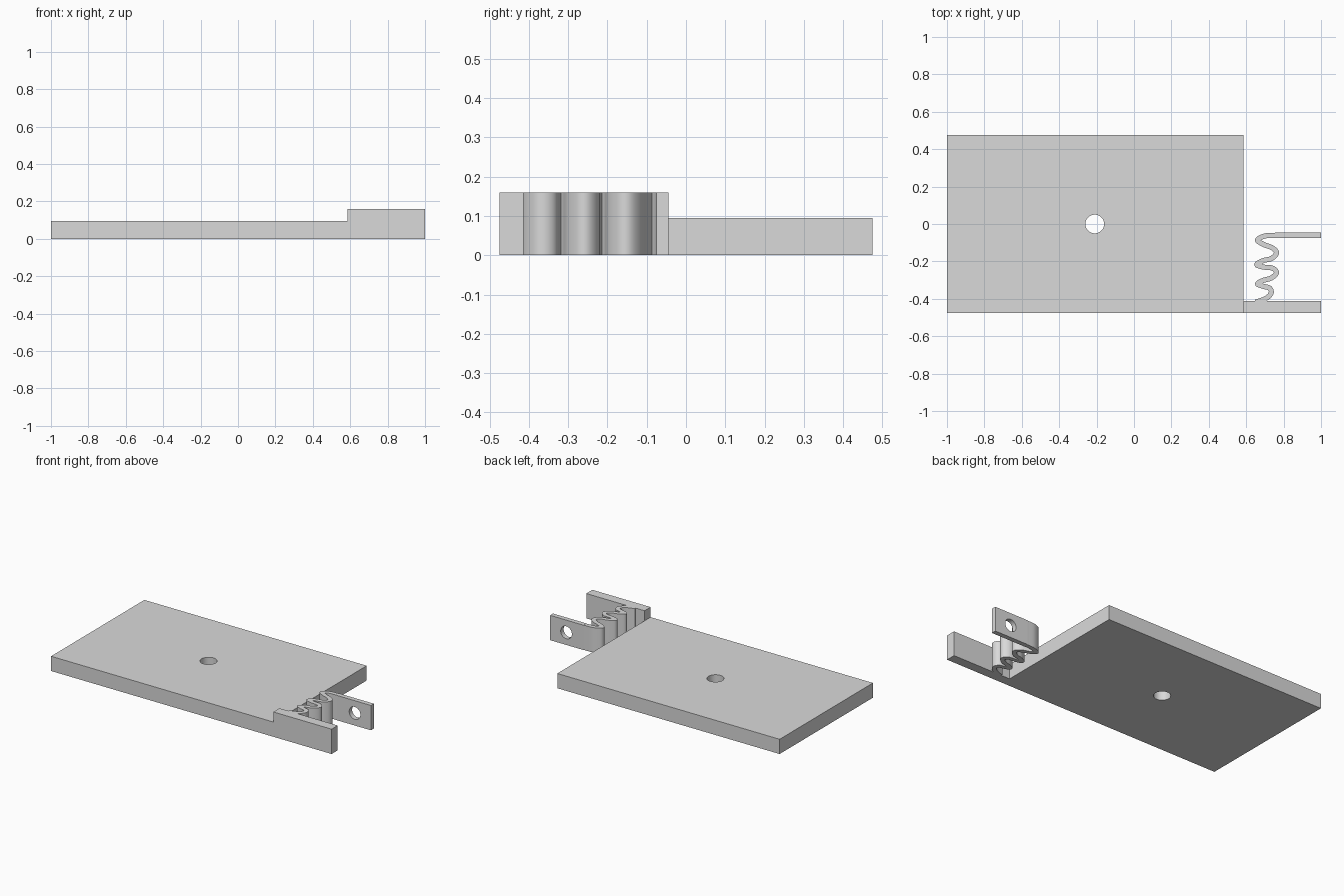
import bpy, bmesh, math
from mathutils import Vector, Matrix

cube = bpy.data.objects.get("Cube")
if cube:
    bpy.data.objects.remove(cube, do_unlink=True)

# One plain grey for every part
grey = bpy.data.materials.new("plain_grey")
grey.use_nodes = True
colour = (0.7, 0.7, 0.7, 1)
grey.diffuse_color = colour
grey.node_tree.nodes["Principled BSDF"].inputs["Base Color"].default_value = colour


def make_object(name, bm):
    bmesh.ops.recalc_face_normals(bm, faces=bm.faces)
    mesh = bpy.data.meshes.new(name)
    bm.to_mesh(mesh)
    bm.free()
    obj = bpy.data.objects.new(name, mesh)
    mesh.materials.append(grey)
    bpy.context.collection.objects.link(obj)
    return obj


def box(name, low, high):
    low, high = Vector(low), Vector(high)
    bm = bmesh.new()
    size = Matrix.Diagonal((high - low).to_4d())
    bmesh.ops.create_cube(bm, size=1, matrix=Matrix.Translation((low + high) / 2) @ size)
    return make_object(name, bm)


def drill(obj, name, centre, radius, rotation=Matrix()):
    """Cut a round through hole with a hidden cylinder."""
    bm = bmesh.new()
    bmesh.ops.create_cone(bm, cap_ends=True, segments=48, radius1=radius, radius2=radius,
                          depth=0.3, matrix=Matrix.Translation(centre) @ rotation)
    cutter = make_object(name, bm)
    cutter.hide_render = True
    cutter.hide_set(True)
    cutter.display_type = 'WIRE'
    mod = obj.modifiers.new("hole", 'BOOLEAN')
    mod.operation = 'DIFFERENCE'
    mod.solver = 'EXACT'
    mod.object = cutter


def smooth_path(points, steps=8):
    """Catmull-Rom curve through the given points."""
    pts = [Vector(p) for p in points]
    pts = [2 * pts[0] - pts[1]] + pts + [2 * pts[-1] - pts[-2]]
    path = []
    for a, b, c, d in zip(pts, pts[1:], pts[2:], pts[3:]):
        for i in range(steps):
            t = i / steps
            path.append(b + (c - a) * t / 2 + (2 * a - 5 * b + 4 * c - d) * t**2 / 2
                        + (3 * b - a - 3 * c + d) * t**3 / 2)
    return path + [pts[-2]]


def strip(name, path, thickness, height):
    """Upright ribbon of constant thickness along a flat path."""
    bm = bmesh.new()
    rings = []
    for i, p in enumerate(path):
        along = (path[min(i + 1, len(path) - 1)] - path[max(i - 1, 0)]).normalized()
        side = Vector((-along.y, along.x)) * thickness / 2
        rings.append([bm.verts.new((q.x, q.y, z)) for q, z in
                      ((p + side, 0), (p - side, 0), (p - side, height), (p + side, height))])
    for r, s in zip(rings, rings[1:]):
        for k in range(4):
            n = (k + 1) % 4
            bm.faces.new((r[k], r[n], s[n], s[k]))
    bm.faces.new(rings[0])
    bm.faces.new(rings[-1])
    return make_object(name, bm)


HEIGHT = 0.16

# Base plate with its round hole
plate = box("base_plate", (-1, -0.475, 0), (0.585, 0.475, 0.095))
drill(plate, "plate_hole_cutter", (-0.21, 0, 0.05), 0.05)

# Fixed arm along the front edge
box("fixed_arm", (0.585, -0.475, 0), (1, -0.413, HEIGHT))

# Free arm with a hole through it
arm = box("free_arm", (0.76, -0.075, 0), (1, -0.045, HEIGHT))
drill(arm, "arm_hole_cutter", (0.885, -0.06, HEIGHT / 2), 0.04,
      Matrix.Rotation(math.pi / 2, 4, 'X'))

# Folded spring joining the two arms
folds = [(0.76, -0.06), (0.70, -0.064), (0.66, -0.085), (0.69, -0.108), (0.74, -0.128),
         (0.762, -0.155), (0.735, -0.184), (0.69, -0.196), (0.656, -0.217),
         (0.69, -0.23), (0.74, -0.236), (0.762, -0.26), (0.735, -0.288),
         (0.69, -0.302), (0.66, -0.32), (0.69, -0.333), (0.725, -0.343),
         (0.733, -0.37), (0.705, -0.398), (0.65, -0.418)]
spring = strip("folded_spring", smooth_path(folds), 0.027, HEIGHT)
bpy.ops.object.select_all(action='DESELECT')
spring.select_set(True)
bpy.context.view_layer.objects.active = spring
bpy.ops.object.shade_smooth_by_angle(angle=math.radians(40))
